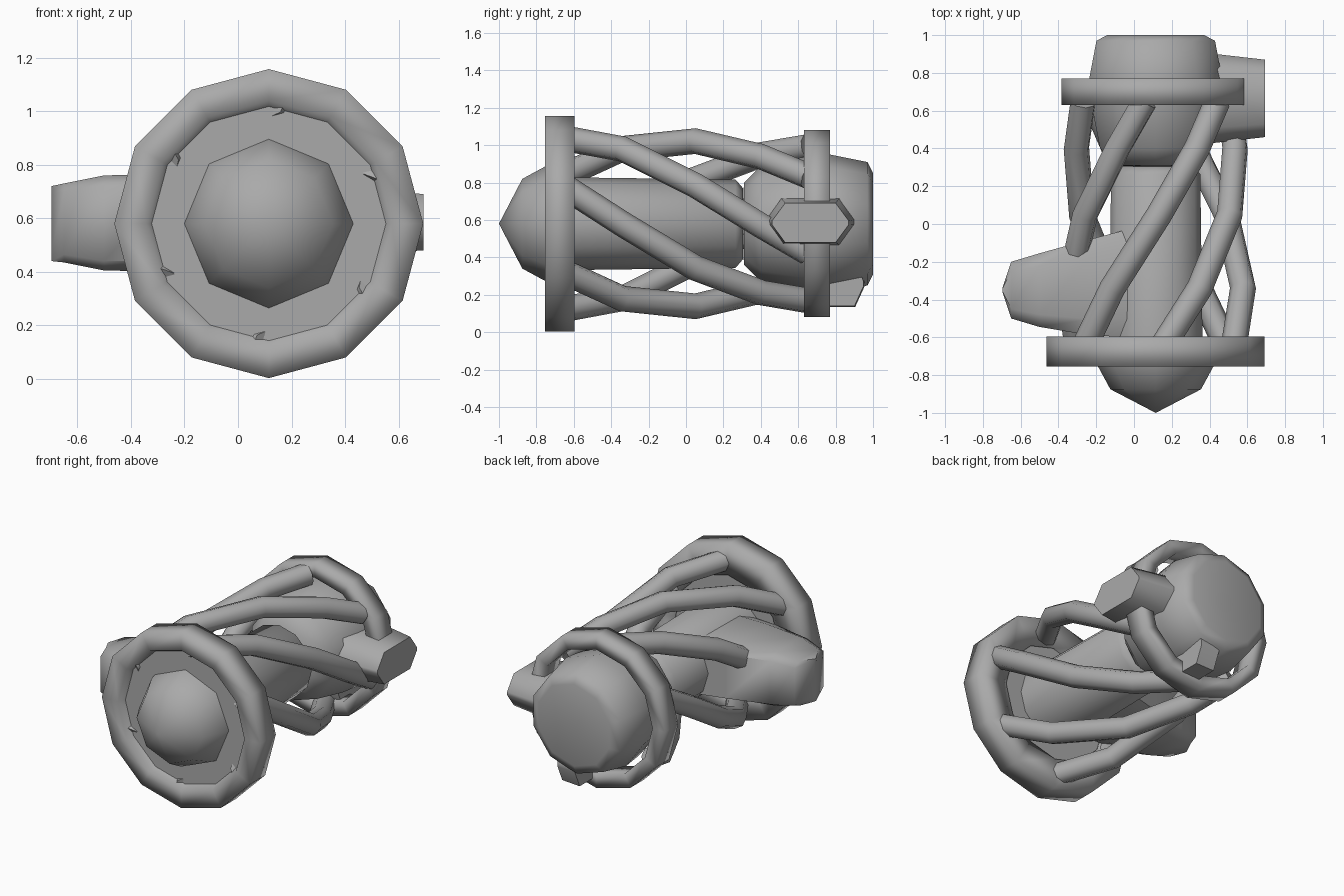
import bpy, bmesh, math

cube = bpy.data.objects.get("Cube")
if cube:
    bpy.data.objects.remove(cube, do_unlink=True)

CX, CZ = 0.115, 0.58   # the long axis runs along y through this point

grey = bpy.data.materials.new("plain_grey")
grey.use_nodes = True
GREY = (0.4, 0.4, 0.4, 1)
grey.diffuse_color = GREY
grey.node_tree.nodes["Principled BSDF"].inputs["Base Color"].default_value = GREY


def smooth(obj, angle):
    bpy.ops.object.select_all(action='DESELECT')
    obj.select_set(True)
    bpy.context.view_layer.objects.active = obj
    bpy.ops.object.shade_smooth_by_angle(angle=math.radians(angle))


def finish(name, bm, angle):
    bmesh.ops.remove_doubles(bm, verts=bm.verts, dist=0.0005)
    bmesh.ops.recalc_face_normals(bm, faces=bm.faces)
    mesh = bpy.data.meshes.new(name)
    bm.to_mesh(mesh)
    bm.free()
    obj = bpy.data.objects.new(name, mesh)
    bpy.context.collection.objects.link(obj)
    mesh.materials.append(grey)
    smooth(obj, angle)


def skin(bm, rows, wrap):
    """Bridge rows of verts that are closed loops."""
    pairs = list(zip(rows, rows[1:]))
    if wrap:
        pairs.append((rows[-1], rows[0]))
    for a, b in pairs:
        for i in range(len(a)):
            j = (i + 1) % len(a)
            bm.faces.new((a[i], a[j], b[j], b[i]))


def lathe(name, profile, sides, angle, wrap=False):
    """Turn (radius, y) points around the long axis."""
    bm = bmesh.new()
    rows = []
    for r, y in profile:
        turn = [math.tau * i / sides for i in range(sides)]
        rows.append([bm.verts.new((CX + r * math.sin(a), y, CZ + r * math.cos(a)))
                     for a in turn])
    skin(bm, rows, wrap)
    finish(name, bm, angle)


def ring(name, outer, inner_front, inner_back, front, back):
    lathe(name, [(outer, front), (outer, back), (inner_back, back), (inner_front, front)],
          12, 180, wrap=True)


def loft(name, sections, angle, cut):
    """Join chamfered rectangles given as (x, y0, y1, z0, z1)."""
    bm = bmesh.new()
    rows = []
    for x, y0, y1, z0, z1 in sections:
        cy, cz = (y1 - y0) * 0.17, (z1 - z0) * cut
        outline = [(y0 + cy, z0), (y1 - cy, z0), (y1, z0 + cz), (y1, z1 - cz),
                   (y1 - cy, z1), (y0 + cy, z1), (y0, z1 - cz), (y0, z0 + cz)]
        rows.append([bm.verts.new((x, y, z)) for y, z in outline])
    skin(bm, rows, False)
    bm.faces.new(rows[0])
    bm.faces.new(rows[-1])
    finish(name, bm, angle)


# Front end: rim, shallow recessed plate and pointed nose
ring("front_rim", 0.577, 0.46, 0.38, -0.755, -0.595)
lathe("front_plate", [(0, -0.71), (0.47, -0.71), (0.42, -0.615), (0, -0.615)], 12, 30)
lathe("nose", [(0, -1), (0.24, -0.875), (0.305, -0.755), (0.32, -0.69), (0, -0.68)], 8, 60)

# Central shaft and rear bulb with a dented back
lathe("shaft", [(0, -0.63), (0.248, -0.63), (0.236, 0.265), (0.19, 0.305), (0, 0.305)], 12, 50)
lathe("rear_bulb", [(0, 0.3), (0.22, 0.31), (0.31, 0.4), (0.355, 0.62), (0.37, 0.77),
                    (0.33, 0.97), (0.27, 1.0), (0, 0.95)], 10, 70)
ring("rear_rim", 0.5, 0.41, 0.41, 0.63, 0.77)

# Side blocks
loft("left_knob", [(0.2, 0.43, 0.92, 0.46, 0.72), (0.43, 0.43, 0.9, 0.465, 0.715),
                   (0.693, 0.46, 0.87, 0.48, 0.69)], 75, 0.45)
loft("right_block", [(0.0, -0.6, -0.02, 0.4, 0.765), (-0.23, -0.59, -0.08, 0.4, 0.765),
                     (-0.5, -0.545, -0.155, 0.405, 0.76), (-0.65, -0.5, -0.2, 0.435, 0.73),
                     (-0.697, -0.36, -0.34, 0.44, 0.72)], 60, 0.1)

# Peg under the rear rim
loft("lower_peg", [(0.14, 0.66, 0.955, 0.135, 0.38), (0.27, 0.66, 0.95, 0.14, 0.38)], 40, 0.45)

# Six twisted bars joining the two rims, closing in slightly towards the rear
TWIST = -105
STATIONS = [(-0.695, 0.465), (-0.34, 0.462), (0.05, 0.442), (0.4, 0.42), (0.65, 0.415)]
for k in range(6):
    curve = bpy.data.curves.new("twisted_bar", 'CURVE')
    curve.dimensions = '3D'
    curve.bevel_depth = 0.069
    curve.bevel_resolution = 2
    curve.use_fill_caps = True
    path = curve.splines.new('POLY')
    path.points.add(len(STATIONS) - 1)
    for point, (y, r) in zip(path.points, STATIONS):
        t = (y + 0.62) / 1.27
        a = math.radians(23 + 60 * k + TWIST * t)
        point.co = (CX + r * math.cos(a), y, CZ + r * math.sin(a), 1)
    bar = bpy.data.objects.new("twisted_bar_%d" % (k + 1), curve)
    bpy.context.collection.objects.link(bar)
    bpy.ops.object.select_all(action='DESELECT')
    bar.select_set(True)
    bpy.context.view_layer.objects.active = bar
    bpy.ops.object.convert(target='MESH')
    bar = bpy.context.view_layer.objects.active
    bar.data.materials.clear()
    bar.data.materials.append(grey)
    smooth(bar, 60)
